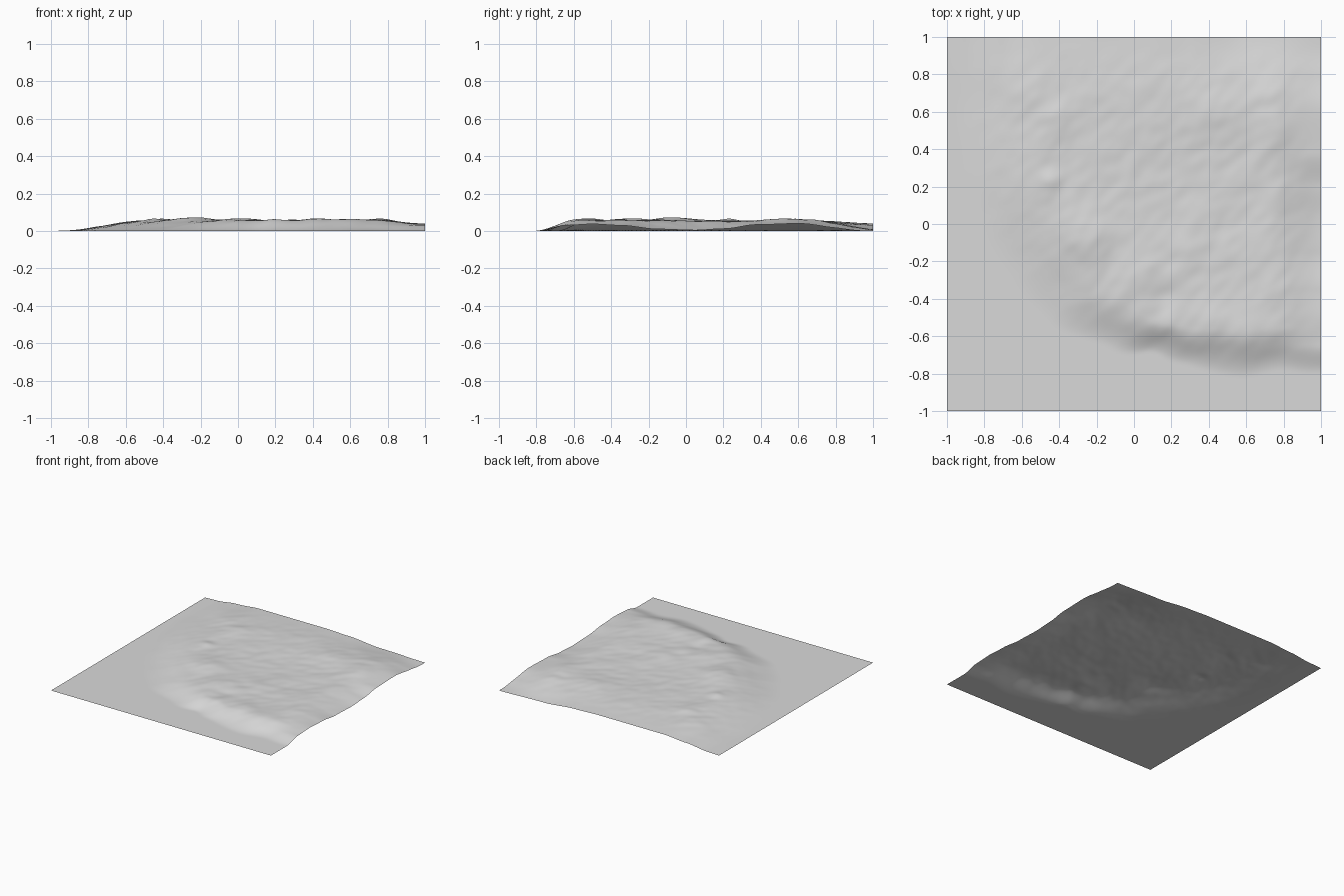
import bpy, bmesh, math
from mathutils import Vector, noise

old = bpy.data.objects.get("Cube")
if old:
    bpy.data.objects.remove(old, do_unlink=True)

CENTRE = Vector((0.7, 0.5))
PLATEAU = 0.055

# Outlines of the hill: where it leaves the flat ground and where it levels out
FOOT = [(-0.96, 1), (-0.96, 0.6), (-0.93, 0.3), (-0.84, 0), (-0.66, -0.3), (-0.46, -0.52),
        (-0.12, -0.67), (0.15, -0.72), (0.3, -0.76), (0.55, -0.82), (0.8, -0.78), (1, -0.8)]
CREST = [(-0.52, 1), (-0.5, 0.6), (-0.48, 0.2), (-0.36, 0), (-0.24, -0.18), (-0.14, -0.36),
         (0.08, -0.53), (0.25, -0.57), (0.5, -0.59), (0.75, -0.57), (1, -0.56)]
# Heights along the cut sides: (position, height)
EAST = [(-1, 0), (-0.8, 0), (-0.65, 0.03), (-0.5, 0.037), (-0.35, 0.03), (-0.15, 0.01),
        (0.05, 0.004), (0.2, 0.012), (0.38, 0.034), (0.6, 0.04), (0.8, 0.025), (1, 0)]
NORTH = [(-1, 0), (-0.9, 0.004), (-0.7, 0.025), (-0.5, 0.04), (0.1, 0.04), (0.3, 0.033),
         (0.6, 0.01), (1, 0)]
# Knolls and hollows: x, y, radius, height
KNOLLS = [(-0.25, -0.05, 0.13, 0.017), (-0.45, 0.23, 0.05, 0.012), (-0.42, 0.58, 0.08, 0.009),
          (0.42, -0.52, 0.09, 0.011), (0.62, -0.55, 0.1, 0.012), (0.2, -0.52, 0.06, 0.007),
          (0.03, -0.28, 0.13, 0.012), (0.16, -0.38, 0.06, -0.008), (0.3, -0.12, 0.08, 0.009),
          (0.78, 0.52, 0.1, 0.012), (0.4, 0.18, 0.33, -0.007), (0.1, 0.3, 0.2, -0.003),
          (0.45, 0.58, 0.12, 0.01), (0.1, -0.63, 0.07, -0.006), (0.8, -0.38, 0.1, 0.007),
          (0.72, 0.7, 0.08, 0.006), (0.85, 0.84, 0.08, 0.007)]


def smooth(a, b, x):
    t = min(1, max(0, (x - a) / (b - a)))
    return t * t * (3 - 2 * t)


def interp(table, x):
    if x <= table[0][0]:
        return table[0][1]
    for (a, u), (b, v) in zip(table, table[1:]):
        if x <= b:
            return u + (v - u) * smooth(a, b, x)
    return table[-1][1]


def bearing(p):
    return math.atan2(p.y, p.x) % math.tau


def polar(outline):
    rays = [Vector(p) - CENTRE for p in outline]
    return sorted((bearing(r), r.length) for r in rays)


foot, crest = polar(FOOT), polar(CREST)


def height(x, y):
    ray = Vector((x, y)) - CENTRE
    angle = bearing(ray)
    # Ramp up from the foot to the crest, level inside and around the far corner
    rise = 1.0
    if angle > math.pi * 0.75:
        outer, inner = interp(foot, angle), interp(crest, angle)
        rise = smooth(outer, inner - 0.02, ray.length)
    z = PLATEAU * rise
    for kx, ky, radius, h in KNOLLS:
        z += h * math.exp(-((x - kx) ** 2 + (y - ky) ** 2) / radius ** 2)
    # Fine ridges running from lower left to upper right
    along, across = (x + y) * 0.7, (x - y) * 0.7
    z += rise * 0.005 * noise.noise(Vector((along * 4, across * 7, 1)))
    z += rise * 0.003 * noise.noise(Vector((along * 10, across * 16, 5)))
    # Blend to the heights of the cut sides
    z += (interp(EAST, y) - z) * smooth(0.72, 1.03, x) / smooth(0.72, 1.03, 1)
    z += (interp(NORTH, x) - z) * smooth(0.64, 1.08, y) / smooth(0.64, 1.08, 1)
    return max(0, z)


# Terrain sheet
bm = bmesh.new()
bmesh.ops.create_grid(bm, x_segments=140, y_segments=140, size=1)
for v in bm.verts:
    v.co.z = height(v.co.x, v.co.y)
for f in bm.faces:
    f.smooth = True
bm.normal_update()
mesh = bpy.data.meshes.new("terrain")
bm.to_mesh(mesh)
bm.free()
terrain = bpy.data.objects.new("terrain", mesh)
bpy.context.collection.objects.link(terrain)

stone = bpy.data.materials.new("pale_grey")
stone.use_nodes = True
colour = (0.7, 0.7, 0.7, 1)
stone.diffuse_color = colour
stone.node_tree.nodes["Principled BSDF"].inputs["Base Color"].default_value = colour
mesh.materials.append(stone)
